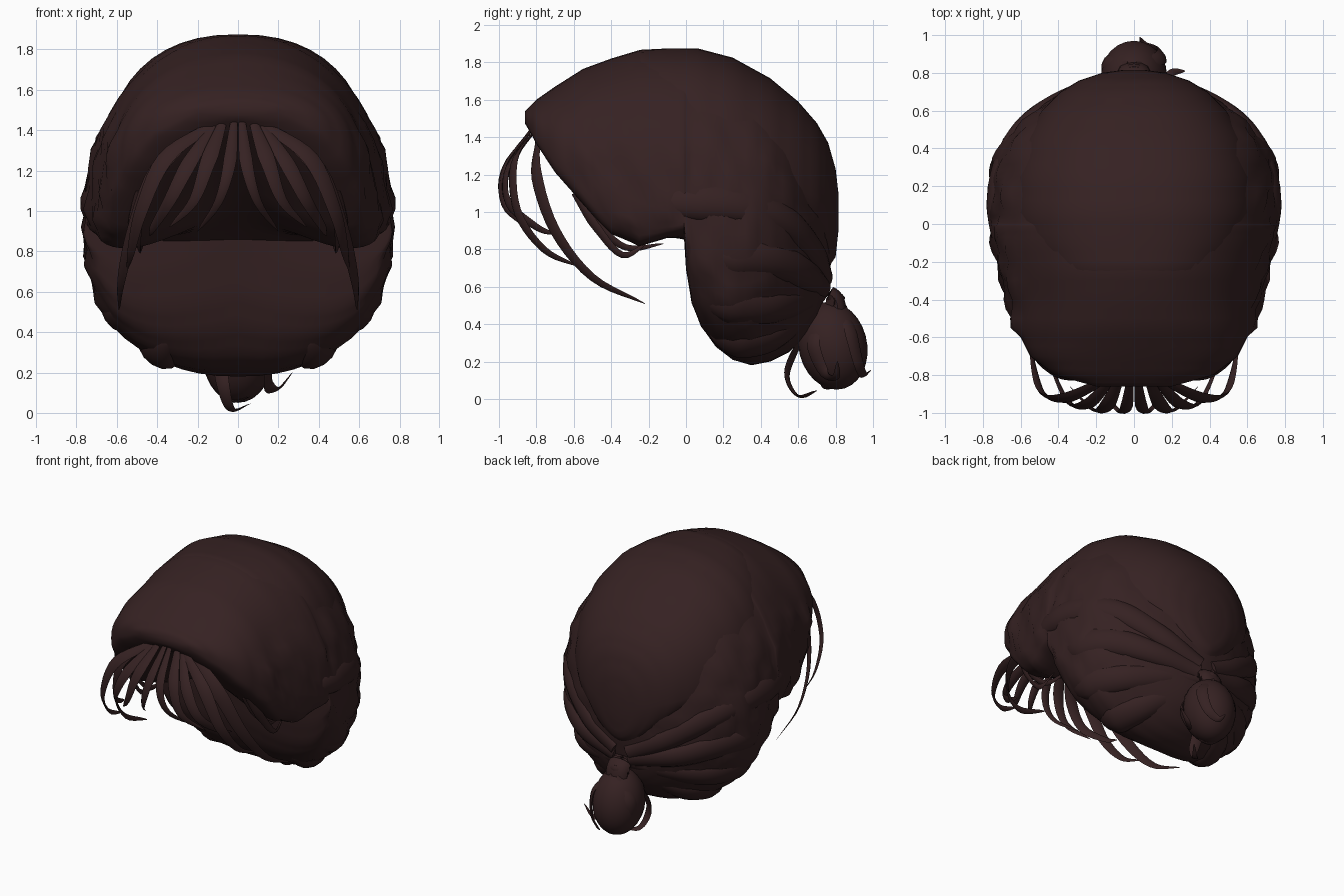
import bpy, bmesh, math
from mathutils import Vector

hair = bpy.data.materials.new("dark brown hair")
hair.diffuse_color = (0.036, 0.0155, 0.016, 1)


def finish(name, bm, angle=50):
    bmesh.ops.recalc_face_normals(bm, faces=bm.faces)
    me = bpy.data.meshes.new(name)
    bm.to_mesh(me)
    bm.free()
    me.materials.append(hair)
    ob = bpy.data.objects.new(name, me)
    bpy.context.collection.objects.link(ob)
    bpy.ops.object.select_all(action='DESELECT')
    ob.select_set(True)
    bpy.context.view_layer.objects.active = ob
    bpy.ops.object.shade_smooth_by_angle(angle=math.radians(angle))
    return ob


def skin(bm, rings):
    """Join closed rings of points into a capped solid."""
    vs = [[bm.verts.new(p) for p in r] for r in rings]
    n = len(vs[0])
    for a, b in zip(vs, vs[1:]):
        for i in range(n):
            j = (i + 1) % n
            bm.faces.new((a[i], a[j], b[j], b[i]))
    bm.faces.new(vs[0])
    bm.faces.new(vs[-1])


def spow(v, p):
    return math.copysign(abs(v) ** p, v)


def section(row, n, top_exp, lump):
    """Slice across the head: y, half width, top, widest height, side bottom, centre bottom, squareness."""
    y, w, zt, zc, zs, zm, low_exp = row
    pts = []
    for i in range(n):
        t = 2 * math.pi * i / n
        s, c = math.sin(t), math.cos(t)
        e = top_exp if c > 0 else low_exp
        x = w * spow(s, 2 / e)
        z = zc + (zt - zc if c > 0 else zc - zs) * spow(c, 2 / e)
        if c < 0:
            z += (zm - zs) * (1 - abs(x / w)) * min(1, -c * 2)
        # wavy locks on the sides
        side = max(0, abs(s) - 0.55) / 0.45
        if lump and z < 1.45 and y > -0.6:
            k = math.sin(13 * y + 9 * z) * math.sin(15 * z - 6 * y + 1)
            x += math.copysign(lump * side * k, x)
            z += lump * 0.4 * side * math.sin(17 * y)
        pts.append((x, y, z))
    return pts


def loft(name, rows, n, top_exp, lump, sub=3):
    full = []
    for a, b in zip(rows, rows[1:]):
        full += [[p + (q - p) * k / sub for p, q in zip(a, b)] for k in range(sub)]
    full.append(rows[-1])
    bm = bmesh.new()
    skin(bm, [section(r, n, top_exp, lump) for r in full])
    return finish(name, bm)


def spline(pts, steps):
    """Smooth path through the points."""
    p = [Vector(q) for q in pts]
    p = [2 * p[0] - p[1]] + p + [2 * p[-1] - p[-2]]
    out = []
    for i in range(1, len(p) - 2):
        a, b, c, d = p[i - 1:i + 3]
        for k in range(steps):
            t = k / steps
            out.append(0.5 * (2 * b + (c - a) * t + (2 * a - 5 * b + 4 * c - d) * t * t
                              + (3 * b - a - 3 * c + d) * t ** 3))
    return out + [p[-2]]


def lock(bm, pts, width, thick, taper, mirror=1, n=8, steps=5, centre=(0, 0, 0.9)):
    """Tapered lock of hair lying flat against the head."""
    path = spline([(mirror * x, y, z) for x, y, z in pts], steps)
    rings = []
    for i, q in enumerate(path):
        u = i / (len(path) - 1)
        tan = (path[min(i + 1, len(path) - 1)] - path[max(i - 1, 0)]).normalized()
        side = tan.cross(q - Vector(centre)).normalized()
        out = side.cross(tan)
        r = max(0.03, taper(u))
        rings.append([q + side * (width * r * math.cos(a)) + out * (thick * r * math.sin(a))
                      for a in (2 * math.pi * k / n for k in range(n))])
    skin(bm, rings)


def strand_taper(u):
    return min(1, 0.45 + 2 * u) * (1 - u) ** 0.6


def roll_taper(u):
    return min(1, 3.5 * u + 0.05) ** 0.6 * (1 - 0.6 * u)


# main mass: swept fringe, sides and nape
loft("hair_body", [
    (-0.86, 0.20, 1.54, 1.50, 1.47, 1.47, 3),
    (-0.80, 0.42, 1.60, 1.41, 1.34, 1.40, 3.5),
    (-0.70, 0.55, 1.67, 1.31, 1.15, 1.33, 3.5),
    (-0.55, 0.625, 1.765, 1.20, 0.95, 1.21, 3.5),
    (-0.40, 0.66, 1.82, 1.10, 0.76, 1.11, 3.5),
    (-0.25, 0.70, 1.865, 1.04, 0.69, 1.02, 3.5),
    (-0.10, 0.735, 1.87, 1.02, 0.81, 0.92, 3.5),
    (-0.01, 0.745, 1.87, 1.00, 0.83, 0.86, 3),
    (0.00, 0.74, 1.87, 1.00, 0.52, 0.82, 2.6),
    (0.03, 0.74, 1.87, 0.98, 0.34, 0.60, 2.6),
    (0.08, 0.745, 1.865, 0.95, 0.25, 0.43, 2.5),
    (0.16, 0.75, 1.84, 0.92, 0.195, 0.29, 2.4),
    (0.25, 0.745, 1.81, 0.90, 0.18, 0.21, 2.35),
    (0.35, 0.725, 1.76, 0.90, 0.18, 0.18, 2.3),
    (0.45, 0.67, 1.69, 0.90, 0.20, 0.20, 2.2),
    (0.55, 0.58, 1.61, 0.90, 0.25, 0.25, 2.1),
    (0.64, 0.45, 1.51, 0.90, 0.34, 0.34, 2.1),
    (0.70, 0.34, 1.42, 0.92, 0.43, 0.43, 2.1),
    (0.75, 0.22, 1.32, 0.95, 0.58, 0.58, 2),
    (0.78, 0.10, 1.22, 1.00, 0.75, 0.75, 2)], 56, 2.15, 0.035)

# smooth combed crown lying over the sides
loft("crown", [
    (-0.50, 0.25, 1.74, 1.60, 1.50, 1.50, 2),
    (-0.24, 0.50, 1.867, 1.42, 1.20, 1.20, 2),
    (-0.10, 0.61, 1.874, 1.28, 1.10, 1.10, 2),
    (0.06, 0.655, 1.875, 1.22, 1.05, 1.05, 2),
    (0.25, 0.65, 1.825, 1.18, 1.00, 1.00, 2),
    (0.45, 0.59, 1.715, 1.15, 0.92, 0.92, 2),
    (0.60, 0.49, 1.59, 1.12, 0.85, 0.85, 1.8),
    (0.70, 0.39, 1.475, 1.08, 0.76, 0.76, 1.7),
    (0.76, 0.29, 1.37, 1.05, 0.70, 0.70, 1.6),
    (0.80, 0.17, 1.23, 1.02, 0.76, 0.76, 1.7),
    (0.815, 0.06, 1.10, 1.00, 0.90, 0.90, 2)], 48, 2.3, 0)

# twisted rolls drawn from the sides to the bun
rolls = [
    [(0.62, -0.32, 1.02), (0.68, -0.02, 1.06), (0.67, 0.28, 1.04), (0.55, 0.52, 0.95), (0.31, 0.68, 0.78), (0.05, 0.74, 0.64)],
    [(0.62, 0.05, 0.78), (0.67, 0.25, 0.77), (0.58, 0.47, 0.74), (0.37, 0.64, 0.66), (0.05, 0.73, 0.59)],
    [(0.56, 0.06, 0.56), (0.59, 0.24, 0.52), (0.50, 0.45, 0.50), (0.30, 0.60, 0.52), (0.04, 0.71, 0.56)],
    [(0.36, 0.12, 0.38), (0.39, 0.28, 0.325), (0.33, 0.45, 0.34), (0.19, 0.58, 0.42), (0.03, 0.69, 0.53)]]
bm = bmesh.new()
for m in (-1, 1):
    for pts in rolls:
        lock(bm, pts, 0.15, 0.11, roll_taper, m, 14, 8, (0, 0.1, 0.8))
finish("side_rolls", bm)

# loose fringe strands
fringe = [
    ([(0.20, -0.79, 1.40), (0.40, -0.80, 1.20), (0.52, -0.70, 0.90), (0.58, -0.50, 0.65), (0.59, -0.22, 0.51)], 0.06),
    ([(0.14, -0.82, 1.42), (0.36, -0.92, 1.26), (0.48, -0.90, 1.00), (0.53, -0.76, 0.80), (0.55, -0.58, 0.71)], 0.055),
    ([(0.12, -0.82, 1.42), (0.24, -0.95, 1.24), (0.34, -0.95, 1.05), (0.42, -0.80, 0.92), (0.44, -0.70, 0.88)], 0.05),
    ([(0.08, -0.83, 1.43), (0.15, -0.97, 1.24), (0.22, -0.98, 1.05), (0.34, -0.86, 0.92)], 0.05),
    ([(0.02, -0.83, 1.44), (0.045, -0.98, 1.22), (0.10, -0.97, 1.04), (0.20, -0.80, 0.90)], 0.04),
    ([(0.50, -0.60, 1.10), (0.53, -0.48, 0.92), (0.54, -0.34, 0.77), (0.52, -0.20, 0.84)], 0.035),
    ([(0.47, -0.60, 1.10), (0.49, -0.48, 0.94), (0.49, -0.32, 0.81), (0.47, -0.12, 0.83)], 0.035)]
bm = bmesh.new()
for m in (-1, 1):
    for pts, w in fringe:
        lock(bm, pts, w, 0.014, strand_taper, m, 6)
finish("fringe_strands", bm)

# low bun with its neck
bm = bmesh.new()
bmesh.ops.create_uvsphere(bm, u_segments=24, v_segments=14, radius=1)
for v in bm.verts:
    x, y, z = v.co
    v.co = (0.175 * x, 0.785 + 0.185 * y - 0.02 * z, 0.285 + 0.235 * z)
finish("bun", bm)
bm = bmesh.new()
lock(bm, [(0, 0.66, 0.60), (0, 0.74, 0.57), (0, 0.80, 0.53), (0, 0.82, 0.42)], 0.085, 0.045, lambda u: 1, 1, 12)
lock(bm, [(-0.07, 0.77, 0.52), (0, 0.82, 0.53), (0.07, 0.77, 0.52)], 0.035, 0.03, lambda u: 1, 1, 8)
finish("bun_neck", bm)

# strands wrapped round the bun, with free tips
wraps = [
    [(0.02, 0.84, 0.50), (0.14, 0.88, 0.36), (0.13, 0.92, 0.20), (0.06, 0.95, 0.13), (0.03, 0.99, 0.155)],
    [(0.06, 0.72, 0.45), (0.15, 0.68, 0.30), (0.15, 0.74, 0.14), (0.20, 0.80, 0.12), (0.27, 0.81, 0.20)],
    [(-0.03, 0.68, 0.42), (-0.08, 0.58, 0.25), (-0.07, 0.54, 0.12), (-0.03, 0.60, 0.015), (0.06, 0.70, 0.045)],
    [(-0.04, 0.84, 0.50), (-0.15, 0.86, 0.34), (-0.13, 0.82, 0.16), (-0.04, 0.76, 0.06), (0.06, 0.72, 0.08)]]
bm = bmesh.new()
for pts in wraps:
    lock(bm, pts, 0.05, 0.015, strand_taper, 1, 6, 6, (0, 0.78, 0.28))
finish("bun_strands", bm)
